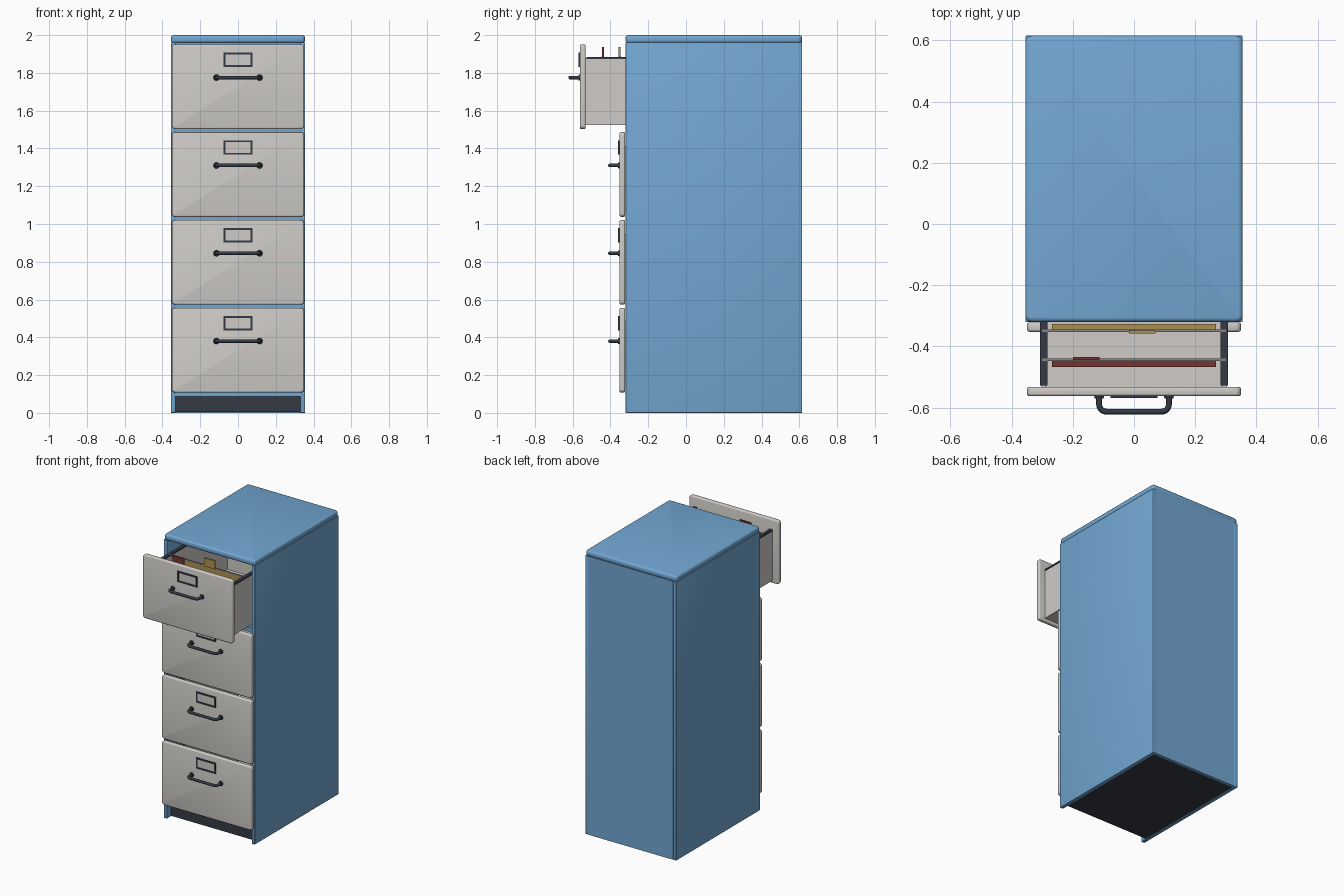
import bpy, bmesh, math
from mathutils import Vector, Matrix

old = bpy.data.objects.get("Cube")
if old:
    bpy.data.objects.remove(old, do_unlink=True)


def material(name, rgb):
    m = bpy.data.materials.new(name)
    m.use_nodes = True
    m.diffuse_color = (*rgb, 1)
    m.node_tree.nodes["Principled BSDF"].inputs["Base Color"].default_value = (*rgb, 1)
    return m


BLUE = material("blue paint", (0.17, 0.39, 0.65))
GREY = material("warm light grey", (0.62, 0.60, 0.57))
DARK = material("dark slate", (0.035, 0.044, 0.06))
STEEL = material("dull steel", (0.25, 0.24, 0.23))
TAN = material("mustard card", (0.42, 0.28, 0.08))
RED = material("brick red card", (0.18, 0.035, 0.03))


def finish(name, bm, mat):
    bmesh.ops.recalc_face_normals(bm, faces=bm.faces)
    me = bpy.data.meshes.new(name)
    bm.to_mesh(me)
    bm.free()
    me.materials.append(mat)
    ob = bpy.data.objects.new(name, me)
    bpy.context.collection.objects.link(ob)
    bpy.ops.object.select_all(action="DESELECT")
    ob.select_set(True)
    bpy.context.view_layer.objects.active = ob
    bpy.ops.object.shade_smooth_by_angle(angle=math.radians(35))
    return ob


def add_box(bm, x, y, z):
    """Add a box given its (low, high) range on each axis."""
    size = [b - a for a, b in (x, y, z)]
    mid = [(a + b) / 2 for a, b in (x, y, z)]
    bmesh.ops.create_cube(bm, size=1, matrix=Matrix.Translation(mid) @ Matrix.Diagonal((*size, 1)))


def box(name, x, y, z, mat, bevel=0.0, corner=0.0, axis=1):
    """Box with optional rounded corners along one axis and rounded rims."""
    bm = bmesh.new()
    add_box(bm, x, y, z)
    if corner:
        along = [e for e in bm.edges
                 if abs((e.verts[0].co - e.verts[1].co).normalized()[axis]) > 0.9]
        bmesh.ops.bevel(bm, geom=along, offset=corner, segments=4, profile=0.5, affect="EDGES")
    if bevel:
        bm.normal_update()
        sharp = [e for e in bm.edges if e.calc_face_angle(0) > 0.7]
        bmesh.ops.bevel(bm, geom=sharp, offset=bevel, segments=3, profile=0.5, affect="EDGES")
    return finish(name, bm, mat)


def boxes(name, ranges, mat):
    bm = bmesh.new()
    for r in ranges:
        add_box(bm, *r)
    return finish(name, bm, mat)


def tube(bm, path, radius, sides=12):
    """Sweep a ring with a horizontal path lying in the xy plane."""
    rings = []
    for i, p in enumerate(path):
        t = (path[min(i + 1, len(path) - 1)] - path[max(i - 1, 0)]).normalized()
        n = Vector((-t.y, t.x, 0))
        rings.append([bm.verts.new(p + radius * (n * math.cos(a) + Vector((0, 0, math.sin(a)))))
                      for a in (math.tau * k / sides for k in range(sides))])
    for a, b in zip(rings, rings[1:]):
        for k in range(sides):
            j = (k + 1) % sides
            bm.faces.new((a[k], a[j], b[j], b[k]))
    bm.faces.new(rings[0])
    bm.faces.new(rings[-1])


# Cabinet carcass
W, FRONT, BACK, WALL = 0.355, -0.32, 0.615, 0.025
for side, s in (("left", 1), ("right", -1)):
    box(side + "_side_panel", sorted((s * W, s * (W - WALL))), (FRONT, BACK), (0, 1.962), BLUE, 0.003)
inner = (WALL - W, W - WALL)
box("back_panel", inner, (BACK - 0.02, BACK), (0, 1.962), BLUE)
box("top_panel", (-W, W), (FRONT, BACK), (1.958, 2.0), BLUE, bevel=0.014, corner=0.02, axis=2)
box("plinth", inner, (-0.275, BACK - 0.02), (0.004, 0.105), DARK)

# Drawers
BASE, PITCH, HEIGHT = 0.108, 0.465, 0.448
HALF_BOX, SHEET = 0.303, 0.016


def drawer(label, z, shift):
    face = -0.352 + shift
    rear = face + 0.03
    box(label + "_drawer_front", (-0.35, 0.35), (face, rear), (z, z + HEIGHT), GREY,
        bevel=0.008, corner=0.018)

    # Open-topped tray behind the front
    low, high, end = z + 0.02, z + 0.375, rear + 0.84
    walls = [((-HALF_BOX, HALF_BOX), (rear, end), (low, low + 0.012)),
             ((-HALF_BOX, HALF_BOX), (end - SHEET, end), (low, high))]
    for s in (-1, 1):
        walls.append((sorted((s * HALF_BOX, s * (HALF_BOX - SHEET))), (rear, end), (low, high)))
    boxes(label + "_drawer_tray", walls, GREY)
    rails = [(sorted((s * 0.307, s * 0.283)), (rear + 0.005, end), (high - 0.005, high + 0.006))
             for s in (-1, 1)]
    boxes(label + "_hanging_rails", rails, DARK)

    # Label holder with a blank card
    lz, lw, lh, t = z + 0.367, 0.076, 0.038, 0.010
    frame = [((-lw, lw), (face - 0.007, face + 0.002), sorted((lz + s * lh, lz + s * (lh - t))))
             for s in (-1, 1)]
    frame += [(sorted((s * lw, s * (lw - t))), (face - 0.007, face + 0.002), (lz - lh, lz + lh))
              for s in (-1, 1)]
    boxes(label + "_label_frame", frame, DARK)
    box(label + "_label_card", (t - lw, lw - t), (face - 0.002, face + 0.001),
        (lz - lh + t, lz + lh - t), GREY)

    # Bow handle with round mounting flanges
    hz, hx, reach, r = z + 0.272, 0.114, 0.051, 0.024
    bm = bmesh.new()
    half = [Vector((hx, face + 0.002, hz))]
    for k in range(7):
        a = math.pi / 2 * k / 6
        half.append(Vector((hx - r + r * math.cos(a), face - reach + r - r * math.sin(a), hz)))
    tube(bm, half + [Vector((-p.x, p.y, p.z)) for p in reversed(half)], 0.0095)
    for s in (-1, 1):
        bmesh.ops.create_cone(bm, cap_ends=True, segments=16, radius1=0.017, radius2=0.014, depth=0.01,
                              matrix=Matrix.Translation((s * hx, face - 0.003, hz))
                              @ Matrix.Rotation(math.pi / 2, 4, "X"))
    finish(label + "_handle", bm, DARK)
    return high


for i, label in enumerate(("bottom", "lower", "upper", "top")):
    z = BASE + i * PITCH
    rim = drawer(label, z, -0.21 if label == "top" else 0)
    # Cross rail under each drawer
    box(label + "_cross_rail", inner, (-0.312, -0.285), (z - 0.02, z + 0.012), BLUE)

# Hanging folders in the open drawer
for label, rod_y, body_y, tab_x, mat in (
        ("front", -0.443, (-0.467, -0.446), (-0.2, -0.112), RED),
        ("rear", -0.349, (-0.346, -0.327), (-0.016, 0.07), TAN)):
    box(label + "_folder", (-0.268, 0.268), body_y, (1.56, rim - 0.004), mat)
    box(label + "_folder_rod", (-0.3, 0.3), (rod_y - 0.004, rod_y + 0.004), (rim - 0.002, rim + 0.008), STEEL)
    tab_y = rod_y + (0.004 if mat == RED else -0.004)
    box(label + "_folder_tab", tab_x, (tab_y - 0.005, tab_y + 0.005), (rim, 1.938), mat)
